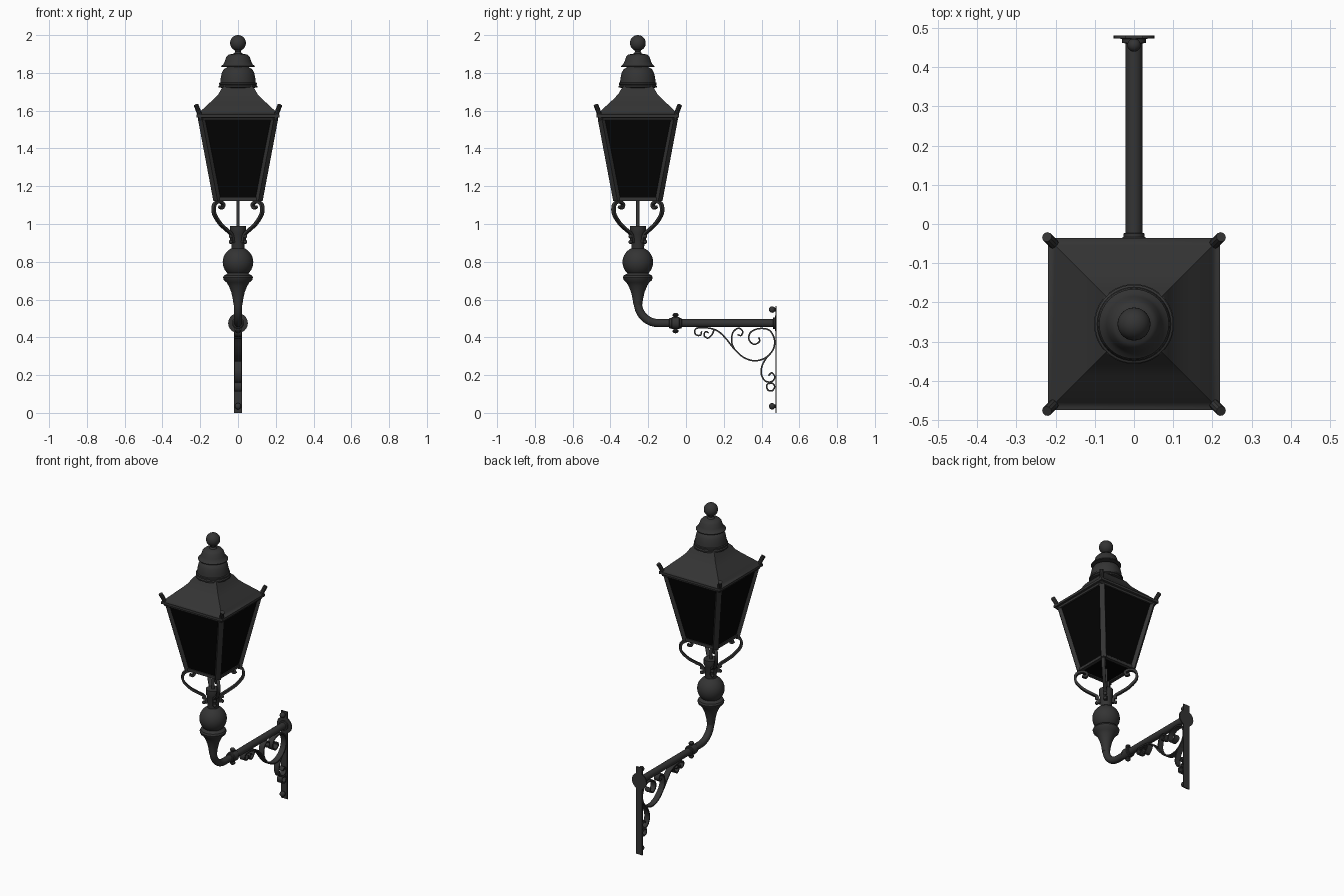
import bpy, bmesh, math
from mathutils import Vector, Matrix

if "Cube" in bpy.data.objects:
    bpy.data.objects.remove(bpy.data.objects["Cube"])

AX = Vector((0, -0.255, 0))      # lantern axis
R2 = math.sqrt(2)


def material(name, v):
    m = bpy.data.materials.new(name)
    m.diffuse_color = (v, v, v, 1)
    m.use_nodes = True
    m.node_tree.nodes["Principled BSDF"].inputs["Base Color"].default_value = m.diffuse_color
    return m


IRON = material("dark_grey_iron", 0.034)
GLASS = material("black_glass", 0.001)


def finish(name, bm, mat=IRON, angle=35):
    bmesh.ops.recalc_face_normals(bm, faces=bm.faces)
    me = bpy.data.meshes.new(name)
    bm.to_mesh(me)
    bm.free()
    me.materials.append(mat)
    ob = bpy.data.objects.new(name, me)
    bpy.context.collection.objects.link(ob)
    bpy.ops.object.select_all(action='DESELECT')
    ob.select_set(True)
    bpy.context.view_layer.objects.active = ob
    bpy.ops.object.shade_smooth_by_angle(angle=math.radians(angle))
    return ob


def skin(bm, rings):
    """Join rings of points with quads and cap both ends."""
    vs = [[bm.verts.new(p) for p in r] for r in rings]
    n = len(vs[0])
    for a, b in zip(vs, vs[1:]):
        for i in range(n):
            bm.faces.new((a[i], a[(i + 1) % n], b[(i + 1) % n], b[i]))
    bm.faces.new(vs[0][::-1])
    bm.faces.new(vs[-1])


def lathe(name, profile, origin=AX, rot=None, seg=40, mat=IRON):
    """Turn (radius, height) pairs; seg=4 gives a square whose half-side is the radius."""
    k, off = (R2, math.pi / 4) if seg == 4 else (1, 0)
    rot = rot or Matrix.Identity(3)
    rings = []
    for r, z in profile:
        r = max(r, 0.0004) * k
        rings.append([Vector(origin) + rot @ Vector((r * math.cos(off + 2 * math.pi * i / seg),
                      r * math.sin(off + 2 * math.pi * i / seg), z)) for i in range(seg)])
    bm = bmesh.new()
    skin(bm, rings)
    return finish(name, bm, mat)


def smooth(pts, n=7):
    """Catmull-Rom curve through the points."""
    p = [Vector(q) for q in pts]
    p = [2 * p[0] - p[1]] + p + [2 * p[-1] - p[-2]]
    out = []
    for a, b, c, d in zip(p, p[1:], p[2:], p[3:]):
        for i in range(n):
            t = i / n
            out.append(0.5 * (2 * b + (c - a) * t + (2 * a - 5 * b + 4 * c - d) * t * t
                              + (3 * b - a - 3 * c + d) * t ** 3))
    return out + [p[-2]]


def sweep(name, path, side, section):
    """Sweep a section along a planar path; side is the plane's normal."""
    side = Vector(side).normalized()
    rings = []
    for i, p in enumerate(path):
        t = (path[min(i + 1, len(path) - 1)] - path[max(i - 1, 0)]).normalized()
        nrm = t.cross(side)
        rings.append([p + side * u + nrm * v for u, v in section])
    bm = bmesh.new()
    skin(bm, rings)
    return finish(name, bm)


def rect(w, h):
    return [(-w, -h), (w, -h), (w, h), (-w, h)]


def circle(r, n=24):
    return [(r * math.cos(2 * math.pi * i / n), r * math.sin(2 * math.pi * i / n)) for i in range(n)]


def ball(name, c, r, seg=20):
    bm = bmesh.new()
    bmesh.ops.create_uvsphere(bm, u_segments=seg, v_segments=seg // 2, radius=r,
                              matrix=Matrix.Translation(c))
    return finish(name, bm)


def box(name, c, size):
    bm = bmesh.new()
    bmesh.ops.create_cube(bm, size=1, matrix=Matrix.Translation(c) @ Matrix.Diagonal((*size, 1)))
    return finish(name, bm)


# Finial and two-tier chimney cap
ball("finial_ball", AX + Vector((0, 0, 1.958)), 0.042, 32)
lathe("chimney_cap", [
    (0, 1.93), (0.02, 1.925), (0.015, 1.912), (0.022, 1.902), (0.05, 1.897), (0.062, 1.885),
    (0.07, 1.86), (0.078, 1.845), (0.089, 1.836), (0.088, 1.832), (0.055, 1.832), (0.06, 1.828),
    (0.075, 1.82), (0.086, 1.80), (0.092, 1.77), (0.094, 1.75), (0.1, 1.747), (0.1, 1.738),
    (0.096, 1.736), (0.102, 1.73), (0.102, 1.722), (0.07, 1.72)])

# Concave square roof with eaves
lathe("roof", [(0.07, 1.735), (0.088, 1.715), (0.104, 1.687), (0.13, 1.66), (0.165, 1.628),
               (0.2, 1.595), (0.212, 1.582), (0.219, 1.58), (0.219, 1.565), (0.208, 1.562),
               (0.206, 1.55), (0.18, 1.55)], seg=4)

# Glass panes and frame rings
lathe("lantern_glass", [(0.197, 1.555), (0.112, 1.13)], seg=4, mat=GLASS)
for x, y in ((1, 0), (-1, 0), (0, 1), (0, -1)):
    box("bottom_frame", AX + Vector((x * 0.11, y * 0.11, 1.132)),
        (0.022 if x else 0.24, 0.022 if y else 0.24, 0.018))

# Repeated corner parts: bars, horns, scrolled arms and bolts
for sx in (1, -1):
    for sy in (1, -1):
        def at(d, z):
            return AX + Vector((sx * d, sy * d, z))
        side = (sx, -sy, 0)
        sweep("corner_bar", [at(0.193, 1.56), at(0.111, 1.125)], side, rect(0.016, 0.012))
        sweep("corner_horn", smooth([at(0.198, 1.56), at(0.207, 1.59), at(0.214, 1.61),
                                     at(0.222, 1.63)], 3), side, circle(0.013, 10))
        sweep("support_arm", smooth([at(0.028, 0.9), at(0.036, 0.945), at(0.065, 0.973),
              at(0.097, 1.005), at(0.126, 1.055), at(0.125, 1.102), at(0.1, 1.119),
              at(0.079, 1.105), at(0.085, 1.085), at(0.098, 1.092)], 5), side, rect(0.01, 0.007))
        for z in (0.905, 0.935):
            ball("arm_bolt", at(0.039, z), 0.011, 10)

# Gas rod, collar, ball and flared base
lathe("centre_rod", [(0.009, 1.135), (0.009, 0.97)], seg=12)
lathe("post_collar", [(0, 0.99), (0.042, 0.99), (0.042, 0.955), (0.037, 0.945), (0.033, 0.865)])
ball("post_ball", AX + Vector((0, 0, 0.798)), 0.081, 36)
lathe("post_base", [(0.045, 0.75), (0.06, 0.735), (0.074, 0.728), (0.079, 0.717), (0.075, 0.703),
                    (0.06, 0.69), (0.049, 0.672), (0.036, 0.64), (0.028, 0.605), (0.023, 0.57)])

# Bent pipe
bend = [Vector((0, -0.145 - 0.11 * math.cos(a), 0.585 - 0.11 * math.sin(a)))
        for a in [math.pi / 2 * i / 14 for i in range(15)]]
sweep("bent_pipe", [Vector((0, -0.255, 0.65))] + bend + [Vector((0, 0.476, 0.475))],
      (1, 0, 0), circle(0.0215))

# Pipe coupling with clamp pin, wall flange
ALONG_Y = Matrix.Rotation(-math.pi / 2, 3, 'X')
lathe("pipe_coupling", [(0.02, -0.09), (0.027, -0.088), (0.027, -0.078), (0.032, -0.074),
                        (0.032, -0.036), (0.027, -0.033), (0.027, -0.024), (0.02, -0.022)],
      (0, 0, 0.475), ALONG_Y, 28)
lathe("clamp_pin", [(0.008, 0.425), (0.008, 0.525)], (0, -0.055, 0), seg=12)
for z in (0.433, 0.518):
    lathe("pin_head", [(0, -0.012), (0.011, -0.009), (0.016, -0.003), (0.016, 0.003),
                       (0.011, 0.009), (0, 0.012)], (0, -0.055, z), seg=16)
lathe("wall_flange", [(0.02, 0.46), (0.03, 0.462), (0.03, 0.472), (0.052, 0.473), (0.052, 0.48)],
      (0, 0, 0.475), ALONG_Y, 32)

# Wall strip and its bolts
box("wall_plate", (0, 0.4765, 0.2825), (0.044, 0.007, 0.565))
for z in (0.035, 0.547):
    ball("wall_bolt", (0, 0.456, z), 0.017)
    lathe("bolt_shank", [(0.009, 0.455), (0.009, 0.476)], (0, 0, z), ALONG_Y, 12)

# Flat-bar scrollwork below the pipe, as (y, z) points
scrolls = {
    "main_scroll": [(.083, .432), (.077, .412), (.056, .412), (.046, .43), (.06, .449), (.12, .449),
                    (.17, .432), (.21, .395), (.25, .345), (.3, .297), (.36, .276), (.42, .291),
                    (.461, .335), (.468, .39), (.44, .438), (.385, .446), (.341, .425), (.334, .387),
                    (.36, .363), (.389, .378), (.385, .4)],
    "inner_curl": [(.15, .442), (.136, .412), (.115, .396), (.096, .41), (.103, .43), (.12, .424)],
    "upper_curl": [(.255, .34), (.242, .375), (.248, .425), (.277, .448), (.3, .432), (.292, .41),
                   (.273, .414)],
    "lower_scroll": [(.43, .297), (.405, .255), (.398, .21), (.418, .17), (.452, .165), (.47, .188),
                     (.455, .212), (.436, .197)],
    "bottom_loop": [(.452, .165), (.428, .148), (.433, .122), (.456, .117), (.469, .138),
                    (.458, .157), (.438, .155)],
}
for name, pts in scrolls.items():
    sweep(name, smooth([(0, y, z) for y, z in pts]), (1, 0, 0), rect(0.018, 0.004))
